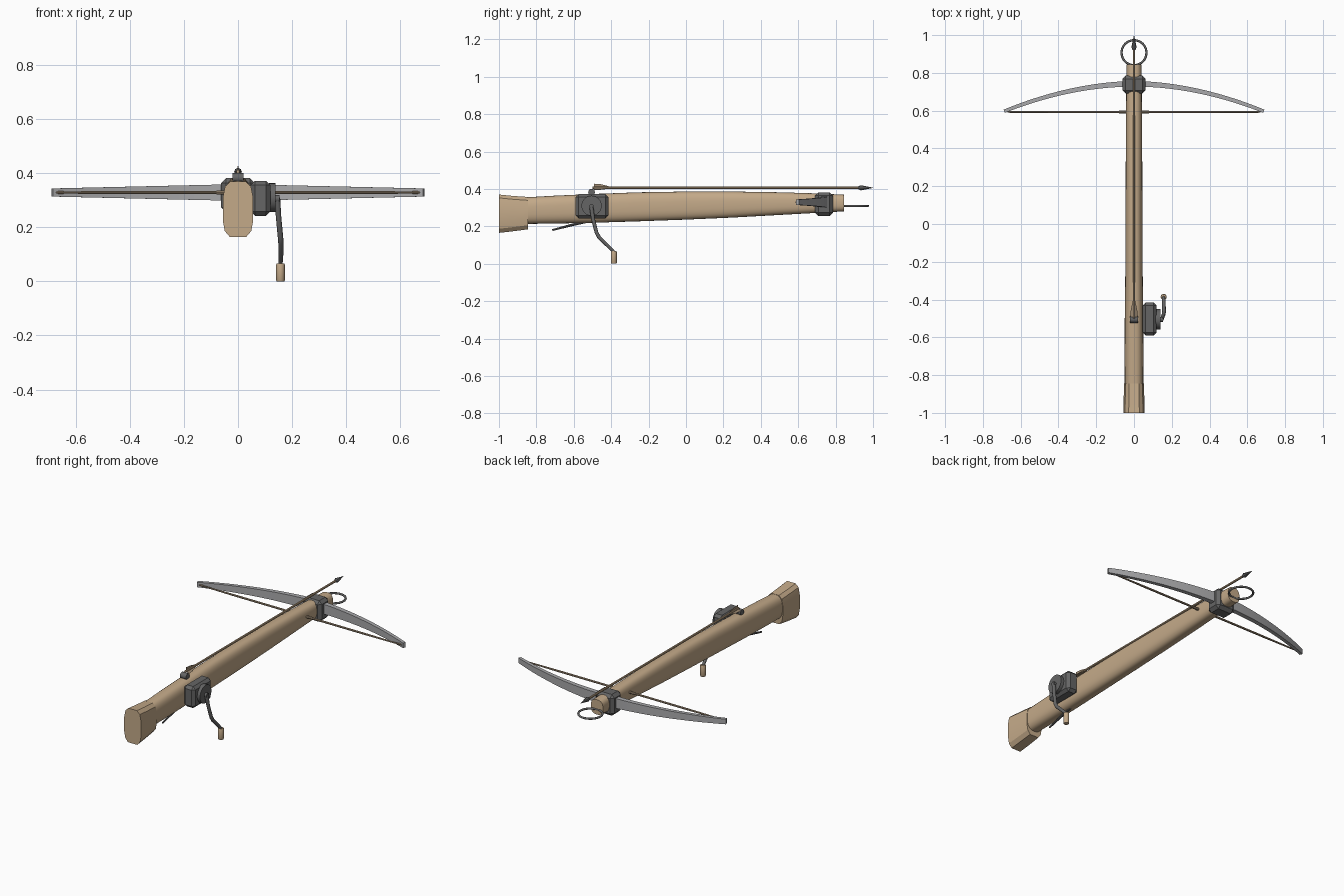
import bpy, bmesh, math
from mathutils import Vector, Matrix

if "Cube" in bpy.data.objects:
    bpy.data.objects.remove(bpy.data.objects["Cube"])


def material(name, rgb):
    m = bpy.data.materials.new(name)
    m.diffuse_color = (*rgb, 1)
    m.use_nodes = True
    m.node_tree.nodes["Principled BSDF"].inputs["Base Color"].default_value = m.diffuse_color
    return m


WOOD = material("wood", (0.55, 0.40, 0.25))
IRON = material("dark_iron", (0.13, 0.13, 0.13))
STEEL = material("steel", (0.40, 0.40, 0.41))
CORD = material("cord", (0.36, 0.27, 0.18))


def finish(name, bm, mat, angle=35, bevel=0):
    bmesh.ops.recalc_face_normals(bm, faces=bm.faces)
    me = bpy.data.meshes.new(name)
    bm.to_mesh(me)
    bm.free()
    ob = bpy.data.objects.new(name, me)
    bpy.context.collection.objects.link(ob)
    me.materials.append(mat)
    if bevel:
        b = ob.modifiers.new("bevel", "BEVEL")
        b.width, b.segments = bevel, 1
    if angle:
        bpy.ops.object.select_all(action="DESELECT")
        ob.select_set(True)
        bpy.context.view_layer.objects.active = ob
        bpy.ops.object.shade_smooth_by_angle(angle=math.radians(angle))
    return ob


def loft(name, rings, mat, angle=35, bevel=0):
    """Skin a list of equal-length vertex rings and cap the ends."""
    bm = bmesh.new()
    vs = [[bm.verts.new(p) for p in r] for r in rings]
    n = len(vs[0])
    for a, b in zip(vs, vs[1:]):
        for i in range(n):
            bm.faces.new((a[i], a[(i + 1) % n], b[(i + 1) % n], b[i]))
    bm.faces.new(vs[0])
    bm.faces.new(vs[-1])
    return finish(name, bm, mat, angle, bevel)


def tube(name, pts, radii, mat, sides=12):
    """Round bar following a path with a radius at each point."""
    pts = [Vector(p) for p in pts]
    rings = []
    for i, p in enumerate(pts):
        d = (pts[min(i + 1, len(pts) - 1)] - pts[max(i - 1, 0)]).normalized()
        u = d.cross(Vector((1, 0, 0)) if abs(d.x) < 0.8 else Vector((0, 1, 0))).normalized()
        w = d.cross(u)
        rings.append([p + radii[i] * (u * math.cos(t) + w * math.sin(t))
                      for t in (2 * math.pi * k / sides for k in range(sides))])
    return loft(name, rings, mat)


def box(name, lo, hi, mat, bevel):
    lo, hi = Vector(lo), Vector(hi)
    bm = bmesh.new()
    bmesh.ops.create_cube(bm, size=1, matrix=Matrix.Translation((lo + hi) / 2)
                          @ Matrix.Diagonal((*(hi - lo), 1)))
    return finish(name, bm, mat, 0, bevel)


def oval(y, w, z0, z1, n=32, p=0.75):
    """Superellipse section of the stock."""
    ring = []
    for k in range(n):
        c, s = math.cos(2 * math.pi * k / n), math.sin(2 * math.pi * k / n)
        ring.append((math.copysign(abs(c) ** p, c) * w, y,
                     (z0 + z1) / 2 + math.copysign(abs(s) ** p, s) * (z1 - z0) / 2))
    return ring


# stock: y, half width, bottom, top
loft("stock", [oval(*s) for s in (
    (-0.86, 0.049, 0.213, 0.355), (-0.70, 0.050, 0.215, 0.364), (-0.50, 0.049, 0.219, 0.373),
    (-0.25, 0.046, 0.227, 0.382), (0.0, 0.045, 0.236, 0.386), (0.25, 0.044, 0.247, 0.386),
    (0.50, 0.043, 0.261, 0.382), (0.70, 0.041, 0.272, 0.376), (0.845, 0.040, 0.280, 0.369))], WOOD)


# butt with chamfered corners
def butt_ring(y, w, z0, z1):
    half = [(0.55 * w, z0), (0.88 * w, z0 + 0.022), (w, z0 + 0.06), (w, z1 - 0.06),
            (0.85 * w, z1 - 0.018), (0.5 * w, z1)]
    return [(x, y, z) for x, z in half] + [(-x, y, z) for x, z in reversed(half)]


loft("butt", [butt_ring(-1.0, 0.056, 0.165, 0.370), butt_ring(-0.93, 0.055, 0.173, 0.363),
              butt_ring(-0.845, 0.052, 0.184, 0.357)], WOOD, 20)

# bow: swept tapering rectangle
bow = []
for k in range(-16, 17):
    t = k / 16
    a = abs(t)
    y, h, d = 0.742 - 0.145 * a ** 1.9, 0.031 - 0.016 * a, 0.015 - 0.006 * a
    n = Vector((0.28 * t, 0.69)).normalized() * d
    bow.append([(0.687 * t + n.x * f, y + n.y * f, 0.329 + h * g)
                for f, g in ((1, -1), (1, 1), (-1, 1), (-1, -1))])
loft("bow", bow, STEEL, 35)

# iron bridle clamping the bow to the stock
box("bow_clamp", (-0.062, 0.69, 0.255), (0.062, 0.785, 0.382), IRON, 0.018)

# bowstring with thicker serving and end loops
tube("bowstring", [(x, 0.593, 0.329) for x in (-0.662, -0.42, 0, 0.42, 0.662)],
     [0.004, 0.006, 0.006, 0.006, 0.004], CORD, 8)
tube("string_serving", [(-0.08, 0.593, 0.329), (0.08, 0.593, 0.329)], [0.008] * 2, CORD, 8)
for s, side in ((-1, "left"), (1, "right")):
    tube(f"string_loop_{side}", [(s * 0.645, 0.593, 0.329), (s * 0.672, 0.597, 0.329)],
         [0.005] * 2, CORD, 8)

# foot stirrup ring
bm = bmesh.new()
N, M = 40, 10
ring = [[bm.verts.new(((0.066 + 0.006 * math.cos(b)) * math.cos(a),
                       0.907 + (0.066 + 0.006 * math.cos(b)) * math.sin(a),
                       0.309 + 0.006 * math.sin(b)))
         for b in (2 * math.pi * j / M for j in range(M))]
        for a in (2 * math.pi * i / N for i in range(N))]
for i in range(N):
    for j in range(M):
        p, q = ring[i], ring[(i + 1) % N]
        bm.faces.new((p[j], q[j], q[(j + 1) % M], p[(j + 1) % M]))
finish("stirrup", bm, IRON, 40)

# bolt: shaft, head, fletching
tube("bolt_shaft", [(0, -0.50, 0.406), (0, 0.94, 0.406)], [0.0065] * 2, WOOD, 10)
tube("bolt_head", [(0, 0.92, 0.406), (0, 0.935, 0.406), (0, 1.0, 0.406)],
     [0.007, 0.014, 0.0005], IRON, 8)
for k in range(3):
    rot = Matrix.Rotation(k * 2 * math.pi / 3, 3, "Y")
    prof = [(-0.495, 0), (-0.49, 0.022), (-0.455, 0.019), (-0.40, 0.005), (-0.40, 0)]
    loft(f"fletching_{k + 1}", [[Vector((0, 0, 0.406)) + rot @ Vector((x, y, h)) for y, h in prof]
                                for x in (-0.001, 0.001)], CORD, 0)

# release nut and trigger lever
tube("release_nut", [(-0.020, -0.505, 0.383), (0.020, -0.505, 0.383)], [0.018] * 2, IRON, 16)
tube("trigger_lever", [(0, -0.50, 0.232), (0, -0.60, 0.210), (0, -0.715, 0.180)],
     [0.007, 0.007, 0.005], IRON, 10)

# winding gear box, gear cover, crank and grip
box("winder_box", (0.046, -0.590, 0.243), (0.120, -0.415, 0.372), IRON, 0.016)
tube("gear_cover", [(0.115, -0.505, 0.310), (0.139, -0.505, 0.310)], [0.054] * 2, IRON, 24)
tube("crank_hub", [(0.13, -0.505, 0.306), (0.153, -0.505, 0.306)], [0.013] * 2, IRON, 16)
tube("crank_arm", [(0.145, -0.507, 0.310), (0.150, -0.497, 0.24), (0.157, -0.478, 0.165),
                   (0.159, -0.465, 0.142), (0.158, -0.405, 0.083), (0.157, -0.390, 0.068),
                   (0.157, -0.386, 0.050)],
     [0.011, 0.010, 0.010, 0.010, 0.009, 0.008, 0.008], IRON)
tube("crank_grip", [(0.157, -0.386, z) for z in (0.0, 0.004, 0.062, 0.067)],
     [0.014, 0.016, 0.016, 0.014], WOOD, 16)
